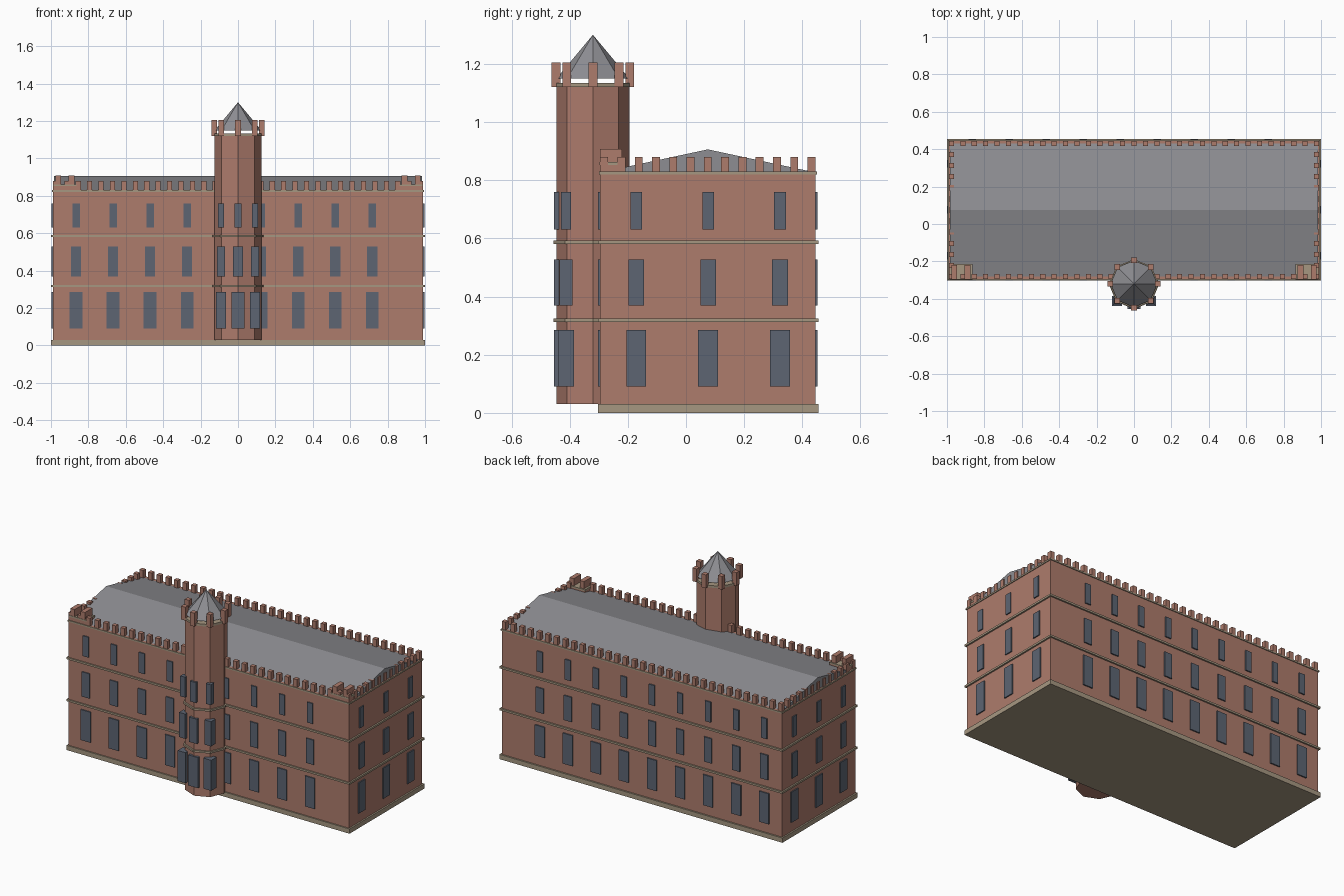
import bpy, bmesh, math
from mathutils import Matrix, Vector

if "Cube" in bpy.data.objects:
    bpy.data.objects.remove(bpy.data.objects["Cube"])


def material(name, rgb):
    m = bpy.data.materials.new(name)
    m.diffuse_color = (*rgb, 1)
    m.use_nodes = True
    m.node_tree.nodes["Principled BSDF"].inputs["Base Color"].default_value = m.diffuse_color
    return m


BRICK = material("brick", (0.42, 0.20, 0.15))
STONE = material("stone", (0.38, 0.31, 0.22))
GLASS = material("glass", (0.11, 0.13, 0.17))
SLATE = material("slate", (0.27, 0.27, 0.29))


def finish(name, bm, mat):
    bmesh.ops.recalc_face_normals(bm, faces=bm.faces)
    me = bpy.data.meshes.new(name)
    bm.to_mesh(me)
    bm.free()
    me.materials.append(mat)
    ob = bpy.data.objects.new(name, me)
    bpy.context.collection.objects.link(ob)
    return ob


def boxes(name, items, mat):
    """items: (x0, x1, y0, y1, z0, z1) extents, joined into one object"""
    bm = bmesh.new()
    for x0, x1, y0, y1, z0, z1 in items:
        centre = Vector(((x0 + x1) / 2, (y0 + y1) / 2, (z0 + z1) / 2))
        size = Matrix.Diagonal((x1 - x0, y1 - y0, z1 - z0, 1))
        bmesh.ops.create_cube(bm, size=1, matrix=Matrix.Translation(centre) @ size)
    return finish(name, bm, mat)


def post(x, y, wx, wy, z0, z1):
    return (x - wx / 2, x + wx / 2, y - wy / 2, y + wy / 2, z0, z1)


def octagon(name, r0, r1, z0, z1, mat):
    bm = bmesh.new()
    bmesh.ops.create_cone(bm, cap_ends=True, segments=8, radius1=r0, radius2=r1, depth=z1 - z0,
                          matrix=Matrix.Translation((0, TY, (z0 + z1) / 2)))
    return finish(name, bm, mat)


X, Y0, Y1, TOP = 0.99, -0.295, 0.445, 0.83   # main block
TY, TR = -0.32, 0.125                        # tower centre and radius
FLOORS = [(0.09, 0.285, 0.068), (0.37, 0.528, 0.054), (0.63, 0.76, 0.04)]
BELTS = [(0.312, 0.324), (0.58, 0.592)]

# main block with plinth, floor belts and cornice
boxes("walls", [(-X, X, Y0, Y1, 0.02, TOP)], BRICK)
boxes("plinth", [(-1, 1, -0.303, 0.455, 0, 0.03)], STONE)
boxes("floor_belts", [(-1, 1, -0.303, 0.455, a, b) for a, b in BELTS], STONE)
boxes("cornice", [(-0.995, 0.995, -0.3, 0.45, 0.82, TOP)], STONE)

# windows on all four walls
panes = []
for z0, z1, w in FLOORS:
    for i in range(9):
        x = -0.866 + 0.198 * i
        panes += [post(x, y, w, 0.014, z0, z1) for y in (Y0, Y1 + 0.001)]
    for i in range(3):
        y = -0.171 + 0.247 * i
        panes += [post(x, y, 0.014, w, z0, z1) for x in (-X, X)]
boxes("windows", panes, GLASS)

# low gable roof
bm = bmesh.new()
ends = [[bm.verts.new((x, y, z)) for y, z in ((-0.28, TOP), (0.43, TOP), (0.075, 0.906))]
        for x in (-0.984, 0.984)]
for e in ends:
    bm.faces.new(e)
for i in range(3):
    j = (i + 1) % 3
    bm.faces.new((ends[0][i], ends[0][j], ends[1][j], ends[1][i]))
finish("roof", bm, SLATE)

# battlements along the wall tops
W = 0.027
merlons = []
for i in range(33):
    x = -0.976 + 1.952 * i / 32
    merlons += [post(x, y, W, W, TOP, 0.88) for y in (Y0 + W / 2, Y1 - W / 2)]
for i in range(1, 12):
    y = Y0 + W / 2 + (Y1 - Y0 - W) * i / 12
    merlons += [post(x, y, W, W, TOP, 0.88) for x in (-0.976, 0.976)]
boxes("battlements", merlons, BRICK)

# raised front corners
for side, s in (("left", -1), ("right", 1)):
    boxes(side + "_corner_block", [post(s * 0.925, -0.255, 0.12, 0.08, TOP, 0.852)], BRICK)
    boxes(side + "_corner_cap", [post(s * 0.925, -0.255, 0.125, 0.084, 0.852, 0.862)], STONE)
    boxes(side + "_corner_merlons",
          [post(s * x, -0.258, 0.03, 0.075, 0.862, 0.908) for x in (0.89, 0.962)], BRICK)

# octagonal tower
octagon("tower_shaft", TR, TR, 0.03, 1.12, BRICK)
for i, (a, b) in enumerate(BELTS):
    octagon(f"tower_belt_{i + 1}", 0.135, 0.135, a, b, STONE)
octagon("tower_cornice", 0.132, 0.132, 1.12, 1.134, STONE)
octagon("tower_roof", 0.125, 0, 1.15, 1.3, SLATE)

# tower battlements, one at each corner
ring = [(math.cos(i * math.pi / 4) * 0.127, TY + math.sin(i * math.pi / 4) * 0.127)
        for i in range(8)]
boxes("tower_battlements", [post(x, y, 0.03, 0.03, 1.12, 1.205) for x, y in ring], BRICK)

# tower windows on the front corners
panes = []
for z0, z1, w in FLOORS:
    panes.append(post(0, TY - TR, w, 0.018, z0, z1))
    d = 0.75 * w + 0.004
    panes += [post(s * 0.091, TY - 0.092, d, d, z0, z1) for s in (-1, 1)]
boxes("tower_windows", panes, GLASS)
